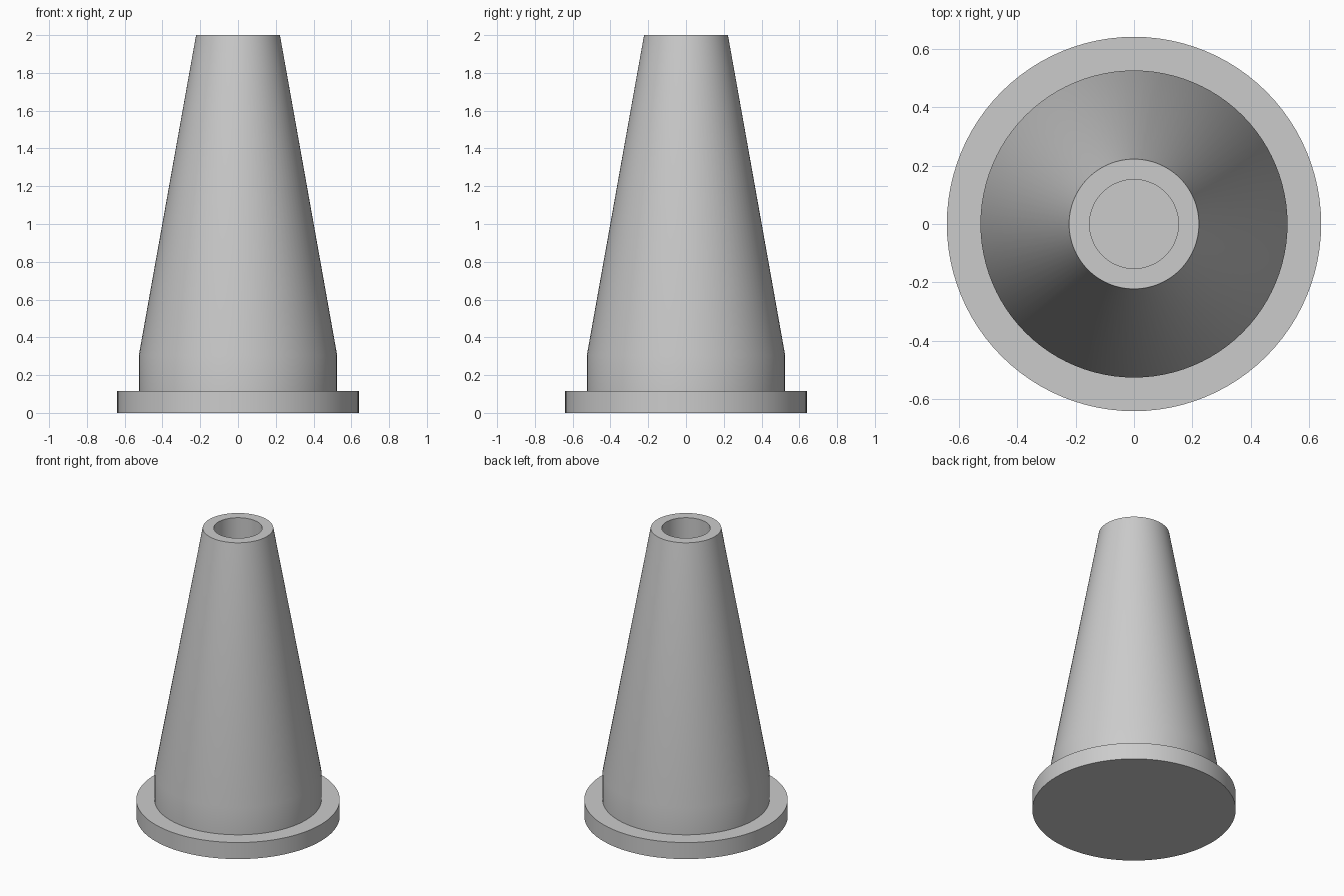
import bpy, bmesh, math

cube = bpy.data.objects.get("Cube")
if cube:
    bpy.data.objects.remove(cube, do_unlink=True)

SEGMENTS = 96

grey = bpy.data.materials.new("plain grey")
grey.use_nodes = True
colour = (0.6, 0.6, 0.6, 1)
grey.diffuse_color = colour
grey.node_tree.nodes["Principled BSDF"].inputs["Base Color"].default_value = colour


def lathe(name, profile):
    """Spin an (r, z) profile, starting and ending on the axis, into a closed solid."""
    bm = bmesh.new()
    verts = [bm.verts.new((r, 0, z)) for r, z in profile]
    edges = [bm.edges.new(pair) for pair in zip(verts, verts[1:])]
    bmesh.ops.spin(bm, geom=verts + edges, cent=(0, 0, 0), axis=(0, 0, 1),
                   angle=math.tau, steps=SEGMENTS)
    bmesh.ops.remove_doubles(bm, verts=bm.verts, dist=0.0005)
    bmesh.ops.recalc_face_normals(bm, faces=bm.faces)
    mesh = bpy.data.meshes.new(name)
    bm.to_mesh(mesh)
    bm.free()
    mesh.materials.append(grey)
    obj = bpy.data.objects.new(name, mesh)
    bpy.context.collection.objects.link(obj)
    bpy.ops.object.select_all(action='DESELECT')
    obj.select_set(True)
    bpy.context.view_layer.objects.active = obj
    # Low angle keeps the crease between the collar and the taper
    bpy.ops.object.shade_smooth_by_angle(angle=math.radians(30))
    return obj


# One turned piece: base flange, straight collar, tapered body and blind bore
lathe("flanged_cone", [
    (0, 0), (0.64, 0), (0.64, 0.115),           # flange
    (0.525, 0.115), (0.525, 0.305),             # collar
    (0.222, 2), (0.152, 2),                     # taper and rim
    (0.152, 0.115), (0, 0.115),                 # bore and its floor
])
